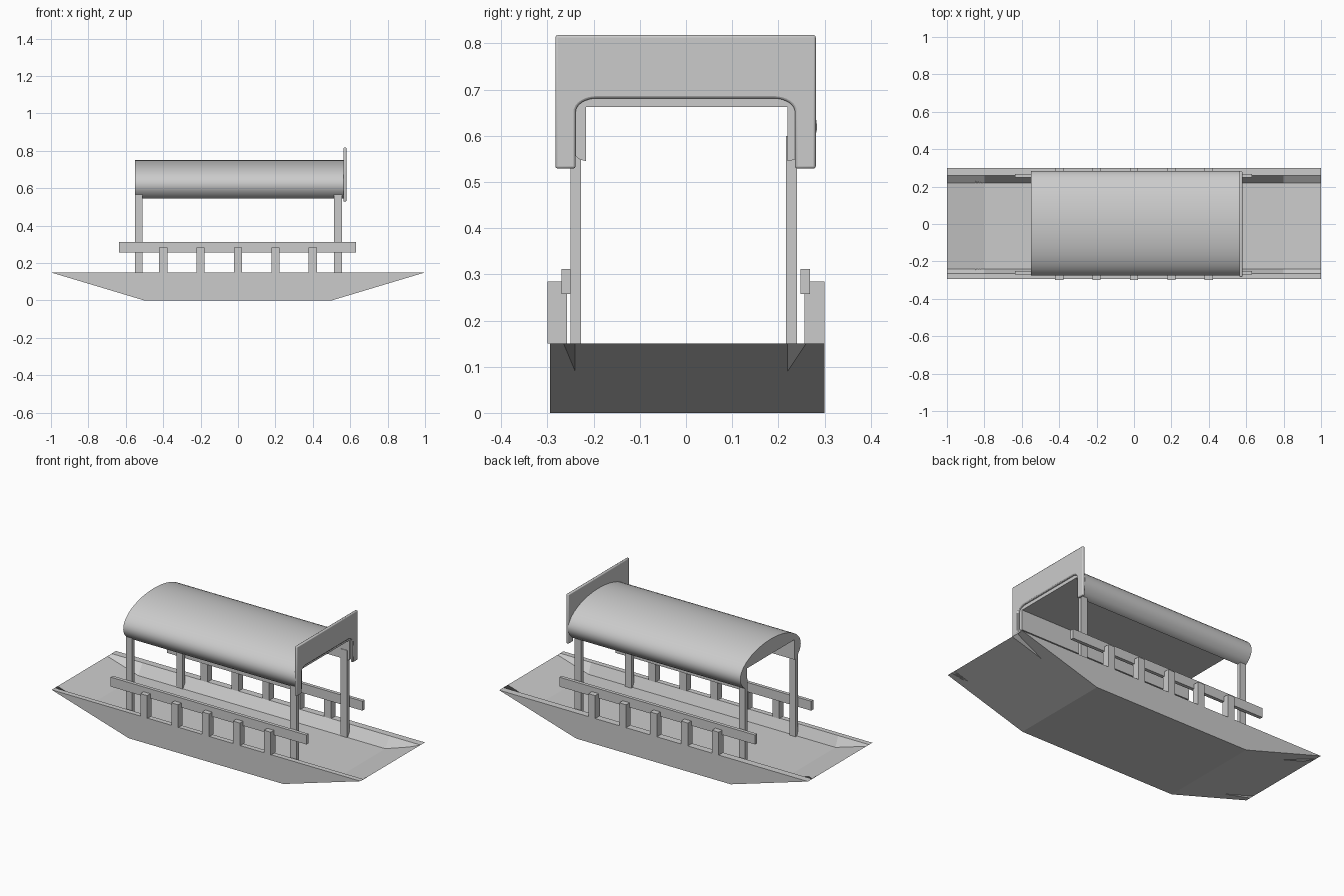
import bpy, bmesh, math

if "Cube" in bpy.data.objects:
    bpy.data.objects.remove(bpy.data.objects["Cube"])


def make_object(name, bm):
    bmesh.ops.recalc_face_normals(bm, faces=bm.faces)
    mesh = bpy.data.meshes.new(name)
    bm.to_mesh(mesh)
    bm.free()
    ob = bpy.data.objects.new(name, mesh)
    bpy.context.collection.objects.link(ob)
    return ob


def box(name, x0, x1, y0, y1, z0, z1):
    bm = bmesh.new()
    bmesh.ops.create_cube(bm, size=1)
    for v in bm.verts:
        v.co.x = x0 + (v.co.x + 0.5) * (x1 - x0)
        v.co.y = y0 + (v.co.y + 0.5) * (y1 - y0)
        v.co.z = z0 + (v.co.z + 0.5) * (z1 - z0)
    return make_object(name, bm)


def extrude_x(name, outline, x0, x1):
    """Closed (y, z) outline swept along x."""
    bm = bmesh.new()
    face = bm.faces.new([bm.verts.new((x0, y, z)) for y, z in outline])
    res = bmesh.ops.extrude_face_region(bm, geom=[face])
    for v in res["geom"]:
        if isinstance(v, bmesh.types.BMVert):
            v.co.x = x1
    return make_object(name, bm)


# Hull: flat-bottomed punt with raked ends, rims and a sunken deck
bm = bmesh.new()
cache = {}


def v(x, y, z):
    key = (x, y, z)
    if key not in cache:
        cache[key] = bm.verts.new(key)
    return cache[key]


def face(*pts):
    bm.faces.new([v(*p) for p in pts])


TOP, DECK = 0.15, 0.09
sides = [(-0.295, -0.265, -0.24), (0.30, 0.26, 0.22)]
ends_y = sides[0] + sides[1][::-1]
for yo, yr, yf in sides:
    face((-1, yo, TOP), (-0.5, yo, 0), (0.5, yo, 0), (1, yo, TOP))
    face((-1, yo, TOP), (1, yo, TOP), (1, yr, TOP), (0.8, yr, TOP), (-0.8, yr, TOP), (-1, yr, TOP))
    face((-0.8, yr, TOP), (0.8, yr, TOP), (0.8, yf, DECK), (-0.8, yf, DECK))
    for s in (-1, 1):
        face((s, yr, TOP), (s * 0.8, yr, TOP), (s * 0.8, yf, DECK), (s, yf, TOP))
lo, hi = sides[0], sides[1]
face((-0.5, lo[0], 0), (0.5, lo[0], 0), (0.5, hi[0], 0), (-0.5, hi[0], 0))
face((-0.8, lo[2], DECK), (0.8, lo[2], DECK), (0.8, hi[2], DECK), (-0.8, hi[2], DECK))
for s in (-1, 1):
    face(*[(s, y, TOP) for y in ends_y], (s * 0.5, hi[0], 0), (s * 0.5, lo[0], 0))
    face((s, lo[2], TOP), (s, hi[2], TOP), (s * 0.8, hi[2], DECK), (s * 0.8, lo[2], DECK))
make_object("hull", bm)

# Side rails and their short stanchions
for side, rail_y, post_y in (("front", (-0.27, -0.25), (-0.30, -0.258)),
                             ("back", (0.248, 0.268), (0.257, 0.30))):
    box(side + "_rail", -0.635, 0.632, *rail_y, 0.257, 0.312)
    for i in range(5):
        x = -0.4 + 0.2 * i
        box(f"{side}_stanchion_{i + 1}", x - 0.022, x + 0.022, *post_y, TOP, 0.284)

# Canopy posts
for side, y in (("front", (-0.25, -0.227)), ("back", (0.217, 0.24))):
    for end, x in (("left", (-0.55, -0.51)), ("right", (0.513, 0.555))):
        box(f"{side}_{end}_canopy_post", *x, *y, DECK - 0.01, 0.60)

# Canopy: elliptical barrel outside, flat ceiling inside
cy = 0.004
arch = []
for i in range(33):
    a = math.radians(-33 + 246 * i / 32)
    arch.append((cy + 0.28 * math.cos(a), 0.62 + 0.13 * math.sin(a)))
arch += [(-0.217, 0.545), (-0.217, 0.662), (0.22, 0.662), (0.22, 0.545)]
roof = extrude_x("canopy_roof", arch, -0.55, 0.567)

# End board with a rounded opening
board = [(-0.283, 0.529), (-0.283, 0.818), (0.281, 0.818), (0.281, 0.529), (0.236, 0.529)]
for c, start in ((0.19, 0), (-0.193, 90)):
    for i in range(9):
        a = math.radians(start + 90 * i / 8)
        board.append((c + 0.046 * math.cos(a), 0.651 + 0.03 * math.sin(a)))
board.append((-0.239, 0.529))
end_board = extrude_x("end_board", board, 0.564, 0.58)
bev = end_board.modifiers.new("soft_edges", "BEVEL")
bev.width = 0.005
bev.segments = 2
bev.limit_method = 'ANGLE'
bev.angle_limit = math.radians(60)

# Smooth the curved parts while keeping hard edges
for ob in (roof, end_board):
    bpy.ops.object.select_all(action='DESELECT')
    ob.select_set(True)
    bpy.context.view_layer.objects.active = ob
    bpy.ops.object.shade_smooth_by_angle(angle=math.radians(30))
